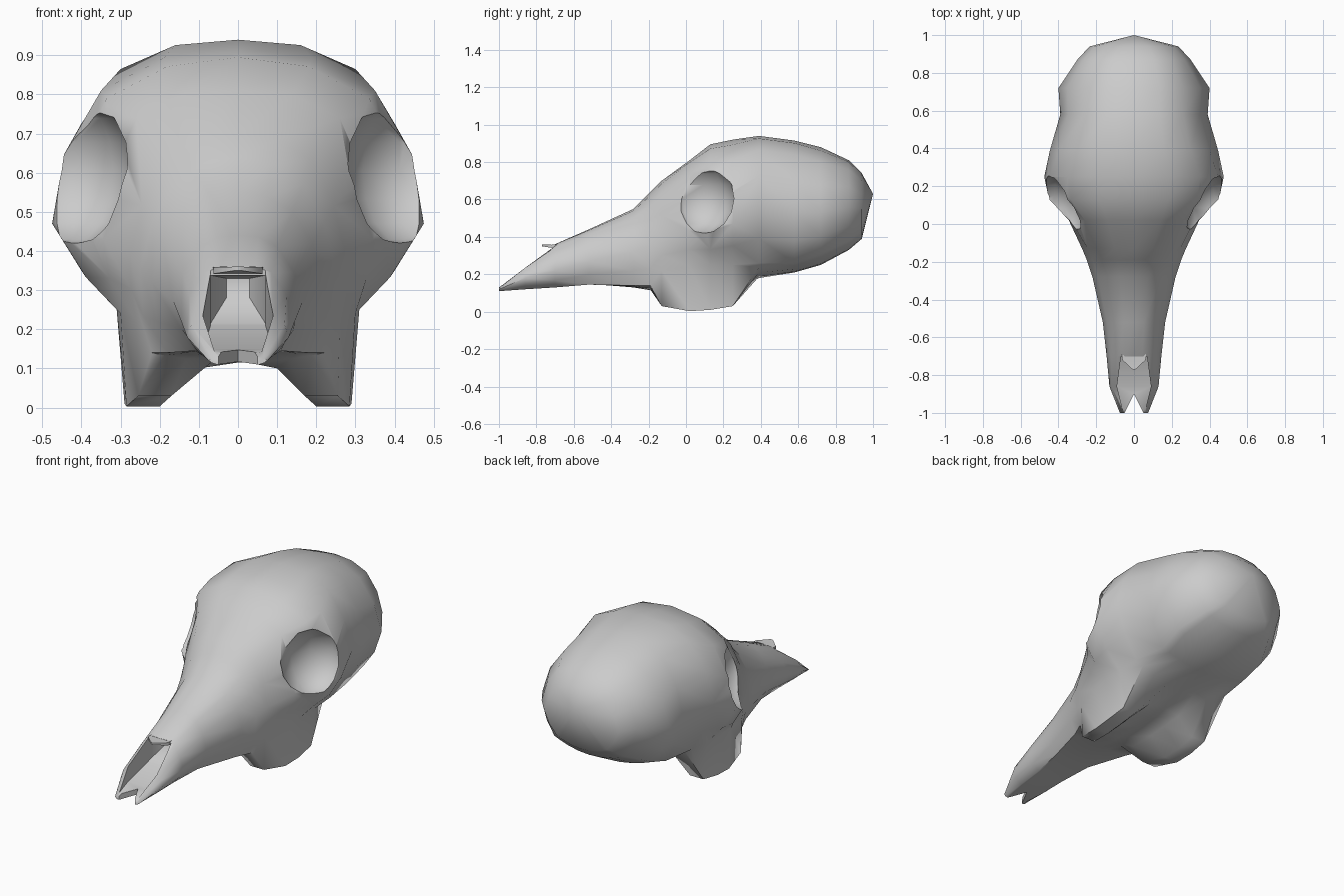
import bpy, bmesh
from mathutils import Vector, Matrix

if "Cube" in bpy.data.objects:
    bpy.data.objects.remove(bpy.data.objects["Cube"])


def loft(name, rings, apex=None):
    """Skin a row of closed rings; end in a cap or in a single apex point."""
    bm = bmesh.new()
    rows = [[bm.verts.new(p) for p in ring] for ring in rings]
    n = len(rows[0])
    for a, b in zip(rows, rows[1:]):
        for i in range(n):
            j = (i + 1) % n
            bm.faces.new((a[i], a[j], b[j], b[i]))
    bm.faces.new(rows[0])
    if apex:
        tip = bm.verts.new(apex)
        for i in range(n):
            bm.faces.new((rows[-1][i], rows[-1][(i + 1) % n], tip))
    else:
        bm.faces.new(rows[-1])
    bmesh.ops.recalc_face_normals(bm, faces=bm.faces)
    me = bpy.data.meshes.new(name)
    bm.to_mesh(me)
    bm.free()
    ob = bpy.data.objects.new(name, me)
    bpy.context.collection.objects.link(ob)
    return ob


def mirrored_ring(y, half, rounded=4):
    """Mirror half a section; round its upper part with in-between points."""
    pts = [Vector(p) for p in half]
    out = []
    for i, b in enumerate(pts):
        out.append(b)
        if i < rounded - 1:
            c, d = pts[i + 1], pts[i + 2]
            a = pts[i - 1] if i else Vector((-c.x, c.y))
            out.append((b + c) * 0.5625 - (a + d) * 0.0625)
    out += [Vector((-p.x, p.y)) for p in reversed(out[1:-1])]
    return [(p.x, y, p.y) for p in out]


def box_ring(y, hw, z0, z1):
    return [(-hw, y, z0), (hw, y, z0), (hw, y, z1), (-hw, y, z1)]


def select(ob):
    bpy.ops.object.select_all(action='DESELECT')
    ob.select_set(True)
    bpy.context.view_layer.objects.active = ob


def cut(target, cutter):
    cutter.hide_render = True
    mod = target.modifiers.new("cut", 'BOOLEAN')
    mod.operation, mod.solver, mod.object = 'DIFFERENCE', 'EXACT', cutter
    select(target)
    bpy.ops.object.modifier_apply(modifier=mod.name)
    bpy.data.objects.remove(cutter)


def shade(ob, angle=0.95):
    select(ob)
    bpy.ops.object.shade_smooth_by_angle(angle=angle)


# Skull: y, top z, shoulder x z, widest x z, lower edge x z, bottom z
sections = [
    (-1.00, .13, .05, .13, .075, .12, .055, .11, .11),
    (-0.86, .23, .09, .235, .13, .18, .075, .12, .12),
    (-0.70, .36, .085, .345, .145, .22, .085, .13, .13),
    (-0.52, .44, .10, .41, .165, .27, .11, .145, .15),
    (-0.28, .55, .14, .50, .22, .32, .18, .14, .13),
    (-0.19, .64, .165, .57, .25, .355, .22, .14, .115),
    (-0.13, .70, .19, .63, .275, .39, .26, .22, .12),
    (0.02, .81, .26, .74, .345, .43, .30, .24, .12),
    (0.13, .895, .335, .79, .45, .43, .31, .25, .13),
    (0.25, .92, .35, .81, .475, .47, .31, .25, .14),
    (0.39, .94, .30, .865, .445, .56, .31, .26, .18),
    (0.58, .915, .26, .84, .39, .53, .28, .26, .21),
    (0.72, .88, .26, .80, .40, .53, .29, .31, .25),
    (0.87, .81, .20, .76, .30, .56, .22, .38, .33),
    (0.94, .74, .15, .70, .235, .55, .16, .43, .39),
]
# Cheek tooth ridges hanging below the skull: y -> outer x, bottom z
teeth = {-.13: (.255, .03), .02: (.285, .003), .13: (.29, .01), .25: (.285, .03)}
rings = []
for y, zt, xs, zs, xw, zw, xl, zl, zb in sections:
    half = [(0, zt), (xs, zs), (xw, zw), (xl, zl)]
    if y in teeth:
        xo, zo = teeth[y]
        half += [(xo, zo), (xo - .085, zo), (.10, zb - .02)]
    else:
        half += [(xl * k, zb + (zl - zb) * k * k) for k in (.85, .6, .3)]
    rings.append(mirrored_ring(y, half + [(0, zb)]))
skull = loft("skull", rings, (0, 1.0, .63))

# Eye sockets facing outward and forward
for s in (-1, 1):
    bpy.ops.mesh.primitive_uv_sphere_add(segments=10, ring_count=8, radius=1)
    eye = bpy.context.object
    eye.name = "eye_cutter"
    eye.data.transform(Matrix.Translation((s * .43, .08, .605))
                       @ Matrix.Rotation(-s * .45, 4, 'Z')
                       @ Matrix.Diagonal((.16, .19, .19, 1)))
    cut(skull, eye)

# Nose opening, a bowl with its floor rising under the nasal bone
cut(skull, loft("nose_cutter", [
    box_ring(-1.02, .05, .14, .5), box_ring(-.86, .09, .15, .5),
    box_ring(-.71, .07, .21, .5), box_ring(-.70, .07, .215, .338),
    box_ring(-.62, .03, .28, .33)]))

# Notch between the front prongs
cut(skull, loft("notch_cutter", [
    [(0, -.9, z), (.06, -1.02, z), (-.06, -1.02, z)] for z in (0, .3)]))
shade(skull)

# Nasal bone tip overhanging the opening
shade(loft("nasal_tip", [box_ring(-.66, .065, .338, .36),
                         box_ring(-.72, .062, .342, .358),
                         box_ring(-.77, .008, .35, .36)]))
